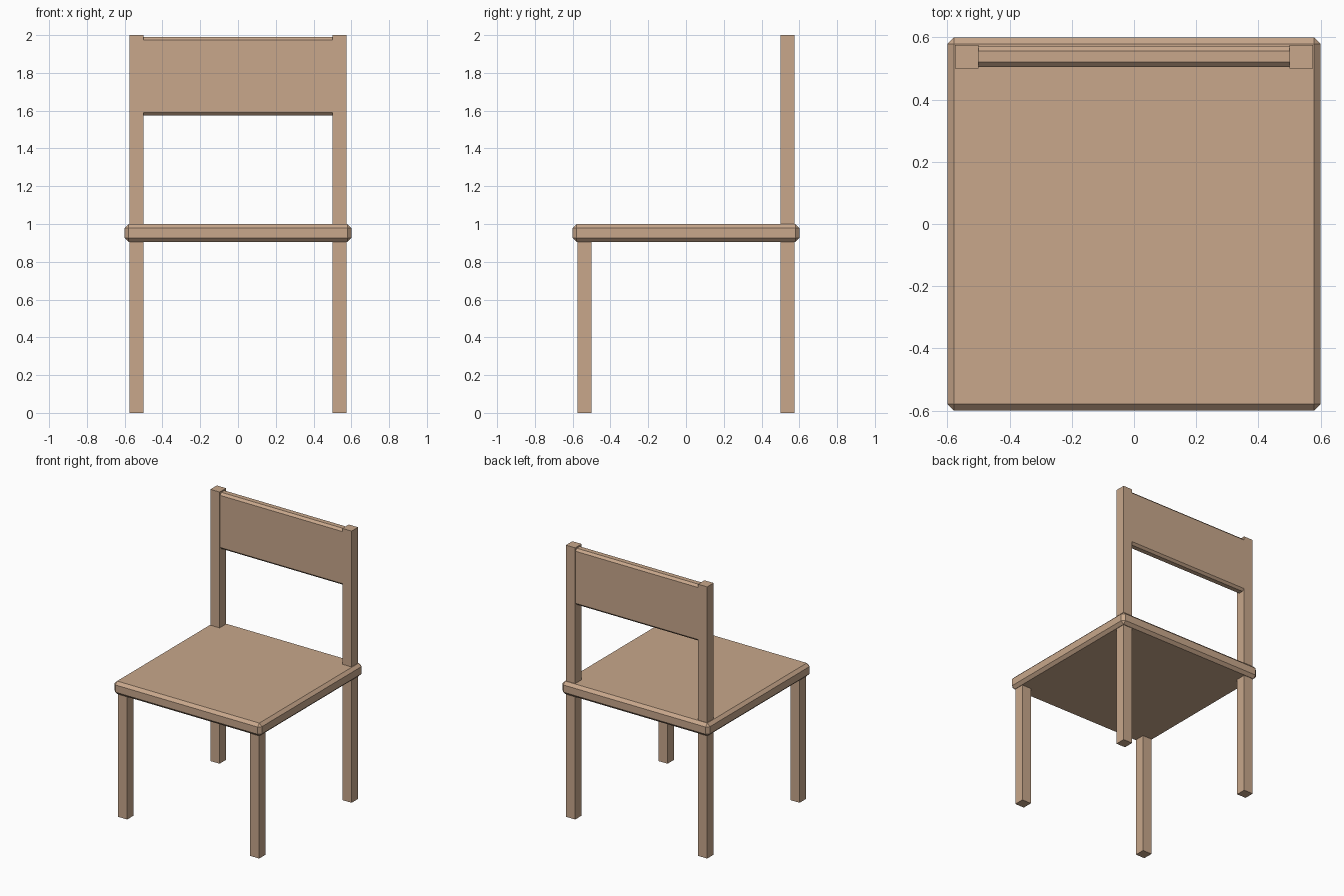
import bpy

cube = bpy.data.objects.get("Cube")
if cube:
    bpy.data.objects.remove(cube, do_unlink=True)

# Single wood colour
wood = bpy.data.materials.new("light_brown_wood")
wood.use_nodes = True
colour = (0.58, 0.39, 0.26, 1)
wood.diffuse_color = colour
wood.node_tree.nodes["Principled BSDF"].inputs["Base Color"].default_value = colour


def box(name, low, high, chamfer=0):
    """Box between two corners, with optional flat chamfered edges."""
    bpy.ops.mesh.primitive_cube_add(
        size=1, location=[(a + b) / 2 for a, b in zip(low, high)])
    obj = bpy.context.object
    obj.name = name
    obj.scale = [b - a for a, b in zip(low, high)]
    bpy.ops.object.transform_apply(location=False, rotation=False, scale=True)
    obj.data.materials.append(wood)
    if chamfer:
        bevel = obj.modifiers.new("chamfer", 'BEVEL')
        bevel.width = chamfer
        bevel.segments = 1
    return obj


INNER, OUTER = 0.5, 0.575
SEAT_BOTTOM, SEAT_TOP = 0.905, 1.0

# Seat slab
box("seat", (-0.6, -0.6, SEAT_BOTTOM), (0.6, 0.6, SEAT_TOP), 0.021)

# Front legs stop inside the seat, back posts run up to the top
for side, x in (("left", INNER), ("right", -OUTER)):
    x2 = x + OUTER - INNER
    box(side + "_front_leg", (x, -OUTER, 0), (x2, -INNER, SEAT_BOTTOM + 0.03))
    box(side + "_back_post", (x, INNER, 0), (x2, OUTER, 2))

# Backrest panel, tenoned into the posts
box("backrest", (-0.535, 0.505, 1.575), (0.535, 0.572, 1.99), 0.016)
